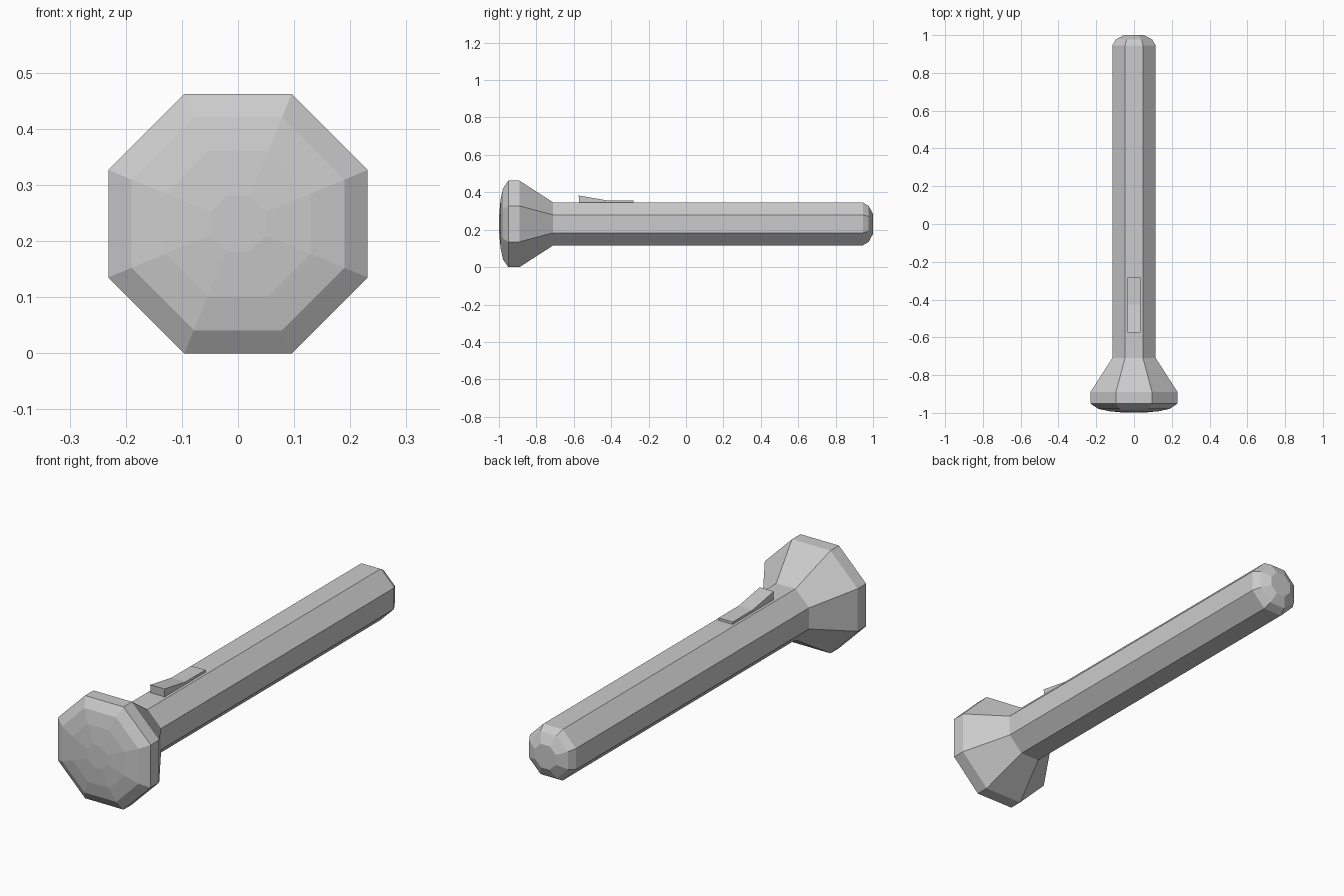
import bpy, bmesh
from math import cos, sin, pi, sqrt

if "Cube" in bpy.data.objects:
    bpy.data.objects.remove(bpy.data.objects["Cube"])

SIDES = 8
AXIS_Z = 0.231


def make_object(name, bm):
    bmesh.ops.recalc_face_normals(bm, faces=bm.faces)
    mesh = bpy.data.meshes.new(name)
    bm.to_mesh(mesh)
    bm.free()
    obj = bpy.data.objects.new(name, mesh)
    bpy.context.collection.objects.link(obj)
    return obj


def octagon_lathe(name, profile):
    """Closed octagonal solid along y; profile is (y, half width across flats)."""
    bm = bmesh.new()
    rings = []
    for y, half in profile:
        r = half / cos(pi / SIDES)
        angles = [2 * pi * (i + 0.5) / SIDES for i in range(SIDES)]
        rings.append([bm.verts.new((r * cos(a), y, AXIS_Z + r * sin(a))) for a in angles])
    for a, b in zip(rings, rings[1:]):
        for i in range(SIDES):
            j = (i + 1) % SIDES
            bm.faces.new((a[i], a[j], b[j], b[i]))
    bm.faces.new(rings[0])
    bm.faces.new(rings[-1])
    return make_object(name, bm)


def extruded_side_profile(name, points, half_width):
    """Extrude a (y, z) outline symmetrically across x."""
    bm = bmesh.new()
    face = bm.faces.new([bm.verts.new((-half_width, y, z)) for y, z in points])
    out = bmesh.ops.extrude_face_region(bm, geom=[face], use_keep_orig=True)
    verts = [v for v in out["geom"] if isinstance(v, bmesh.types.BMVert)]
    bmesh.ops.translate(bm, vec=(2 * half_width, 0, 0), verts=verts)
    return make_object(name, bm)


# One-piece casing: domed lens, flared head, handle and rounded tail
rim = 0.231
lens = [(-0.95 - 0.05 * sqrt(1 - (h / rim) ** 2), h) for h in (0.05, 0.13, 0.19)]
head = [(-0.95, rim), (-0.89, rim), (-0.71, 0.115)]
tail = [(0.945, 0.115), (0.977, 0.096), (1.0, 0.053)]
octagon_lathe("flashlight_casing", lens + head + tail)

# Wedge-shaped switch on top of the handle
extruded_side_profile(
    "switch",
    [(-0.57, 0.335), (-0.574, 0.383), (-0.425, 0.357), (-0.282, 0.357), (-0.282, 0.335)],
    0.035,
)
